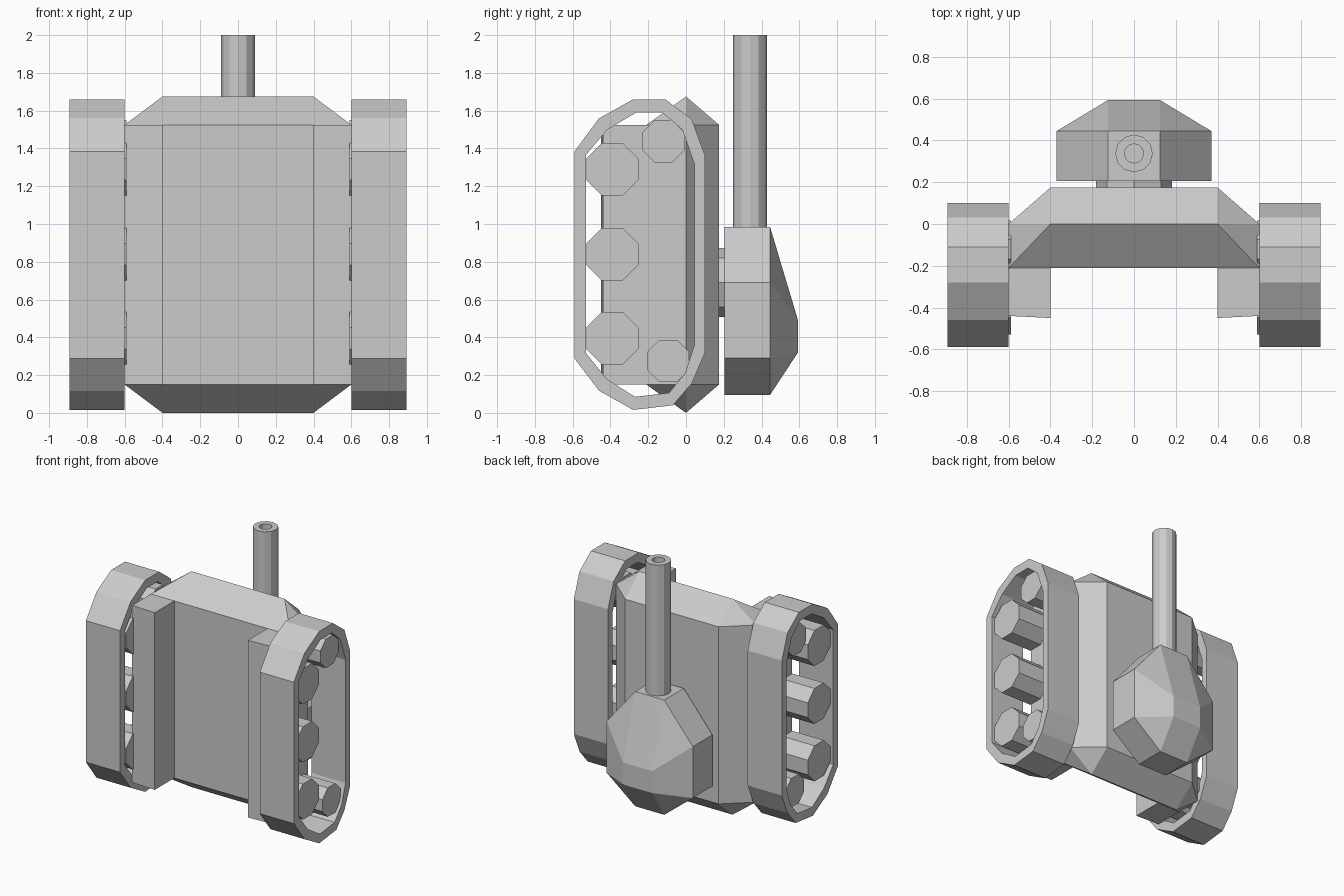
import bpy, bmesh, math

if "Cube" in bpy.data.objects:
    bpy.data.objects.remove(bpy.data.objects["Cube"])


def finish(name, bm):
    bmesh.ops.recalc_face_normals(bm, faces=bm.faces)
    mesh = bpy.data.meshes.new(name)
    bm.to_mesh(mesh)
    bm.free()
    obj = bpy.data.objects.new(name, mesh)
    bpy.context.collection.objects.link(obj)
    return obj


def hull(name, points):
    """Convex solid around the points, with flat regions merged."""
    bm = bmesh.new()
    verts = [bm.verts.new(p) for p in points]
    bmesh.ops.convex_hull(bm, input=verts)
    bmesh.ops.dissolve_limit(bm, angle_limit=0.01, verts=bm.verts, edges=bm.edges)
    return finish(name, bm)


def rings(name, loops, closed=False):
    """Skin matching loops; cap the ends, or join the last to the first."""
    bm = bmesh.new()
    vs = [[bm.verts.new(p) for p in loop] for loop in loops]
    n = len(vs[0])
    pairs = list(zip(vs, vs[1:])) + ([(vs[-1], vs[0])] if closed else [])
    for a, b in pairs:
        for i in range(n):
            j = (i + 1) % n
            bm.faces.new((a[i], a[j], b[j], b[i]))
    if not closed:
        bm.faces.new(vs[0])
        bm.faces.new(vs[-1])
    return finish(name, bm)


def circle(r, sides, phase=0.0):
    return [(r * math.cos(phase + i * math.tau / sides),
             r * math.sin(phase + i * math.tau / sides)) for i in range(sides)]


S = (-1, 1)

# Main hull, standing on its tail
LOW, HIGH = 0.15, 1.525
body = [(s * x, y, z) for s in S for z in (LOW, HIGH)
        for x, y in ((0.4, 0.175), (0.6, 0.0), (0.6, -0.21), (0.4, -0.21))]
body += [(s * 0.4, 0.0, z) for s in S for z in (0.0, 1.675)]
hull("hull", body)

# Track profile (y, z): outer and inner edges
outer = [(-0.59, 1.385), (-0.46, 1.56), (-0.28, 1.66), (-0.11, 1.66), (0.03, 1.555), (0.10, 1.365),
         (0.10, 0.318), (0.03, 0.155), (-0.07, 0.04), (-0.28, 0.016), (-0.46, 0.117), (-0.59, 0.287)]
inner = [(-0.53, 1.365), (-0.416, 1.50), (-0.263, 1.59), (-0.126, 1.59), (-0.02, 1.50), (0.045, 1.316),
         (0.045, 0.36), (-0.005, 0.21), (-0.09, 0.106), (-0.27, 0.085), (-0.42, 0.18), (-0.53, 0.318)]
# Wheels: centre y, centre z, flat radius
wheels = [(-0.39, 1.29, 0.138), (-0.39, 0.84, 0.138), (-0.39, 0.395, 0.138),
          (-0.12, 1.438, 0.112), (-0.095, 0.275, 0.112)]

for s, side in zip(S, ("left", "right")):
    # Side panel beside the recessed belly
    hull(f"{side}_side_panel", [(s * x, y, z) for z in (LOW, HIGH)
                                for x, y in ((0.4, -0.15), (0.6, -0.15), (0.6, -0.44), (0.4, -0.45))])
    # Track belt
    rings(f"{side}_track", [[(s * x, y, z) for y, z in prof] for x, prof in
                            ((0.6, outer), (0.893, outer), (0.893, inner), (0.6, inner))], closed=True)
    # Octagonal wheels
    for i, (cy, cz, r) in enumerate(wheels):
        prof = circle(r / math.cos(math.pi / 8), 8, math.pi / 8)
        rings(f"{side}_wheel_{i + 1}", [[(s * x, cy + a, cz + b) for a, b in prof] for x in (0.59, 0.87)])

# Turret ring
rings("turret_ring", [[(a, y, 0.69 + b) for a, b in circle(0.183, 8)] for y in (0.15, 0.23)])

# Turret: octagonal wall with a smaller roof plate
wall = ((0.125, 0.985), (0.37, 0.69), (0.37, 0.29), (0.125, 0.095))
turret = [(s * x, y, z) for s in S for y in (0.205, 0.445) for x, z in wall]
turret += [(s * 0.125, 0.593, z) for s in S for z in (0.49, 0.32)]
hull("turret", turret)

# Hollow gun barrel
rings("gun_barrel", [[(a, 0.338 + b, z) for a, b in circle(r, 12)]
                     for r, z in ((0.09, 0.95), (0.09, 2.0), (0.046, 2.0), (0.046, 1.75))])
